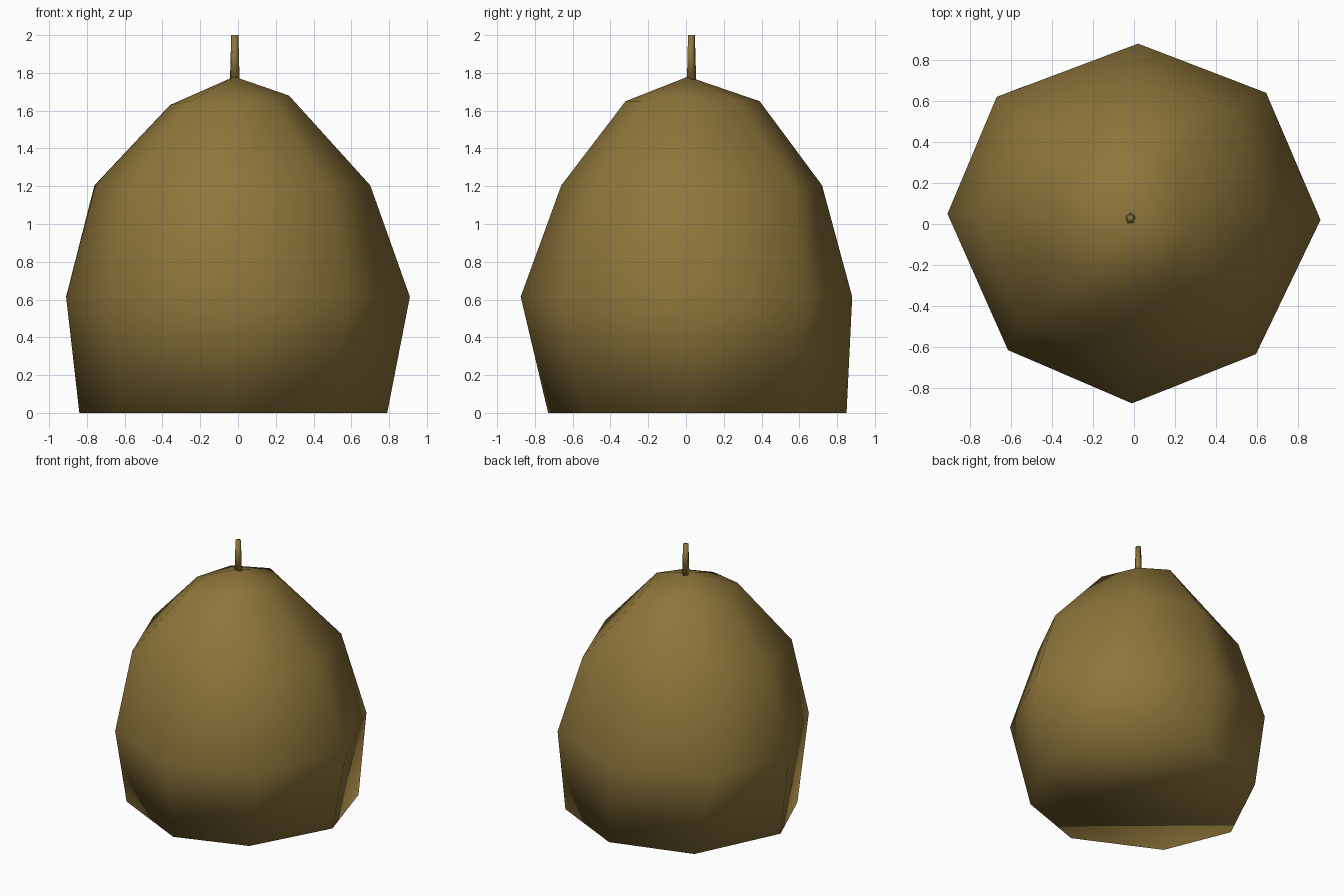
import bpy, bmesh, math

if "Cube" in bpy.data.objects:
    bpy.data.objects.remove(bpy.data.objects["Cube"])

skin = bpy.data.materials.new("olive_brown")
skin.diffuse_color = (0.27, 0.18, 0.043, 1)
skin.use_nodes = True
skin.node_tree.nodes["Principled BSDF"].inputs["Base Color"].default_value = skin.diffuse_color


def finish(name, bm):
    """Turn a bmesh into a smooth shaded object."""
    bmesh.ops.recalc_face_normals(bm, faces=bm.faces)
    for f in bm.faces:
        f.smooth = True
    me = bpy.data.meshes.new(name)
    bm.to_mesh(me)
    bm.free()
    me.materials.append(skin)
    ob = bpy.data.objects.new(name, me)
    bpy.context.collection.objects.link(ob)
    return ob


def bridge(bm, low, high):
    n = len(low)
    for i in range(n):
        j = (i + 1) % n
        bm.faces.new((low[i], low[j], high[j], high[i]))


# Fruit body: four uneven octagonal rings, flat base, pointed crown
rings = [
    (0.00, [(.79, .02), (.62, .58), (.06, .85), (-.54, .67),
            (-.84, .05), (-.64, -.44), (-.04, -.73), (.48, -.55)]),
    (0.615, [(.91, .02), (.645, .64), (.02, .88), (-.67, .62),
             (-.91, .05), (-.615, -.615), (-.01, -.875), (.595, -.635)]),
    (1.205, [(.70, -.02), (.48, .57), (.0, .72), (-.54, .49),
             (-.76, .06), (-.55, -.50), (-.01, -.66), (.47, -.48)]),
    (1.65, [(.27, -.03), (.19, .27), (.0, .39), (-.25, .27),
            (-.36, .02), (-.25, -.27), (-.01, -.32), (.19, -.24)]),
]
bm = bmesh.new()
loops = [[bm.verts.new((x, y, z)) for x, y in pts] for z, pts in rings]
loops[3][0].co.z = 1.68
loops[3][4].co.z = 1.63
for low, high in zip(loops, loops[1:]):
    bridge(bm, low, high)
apex = bm.verts.new((-.02, .01, 1.78))
top = loops[-1]
for i in range(8):
    bm.faces.new((top[i], top[(i + 1) % 8], apex))
bm.faces.new(loops[0][::-1])
finish("fruit_body", bm)

# Stem: thin five-sided tapered stalk
bm = bmesh.new()
stem = []
for z, r in ((1.755, .027), (2.0, .02)):
    stem.append([bm.verts.new((-.017 + r * math.cos(math.tau * i / 5 + .3),
                               .027 + r * math.sin(math.tau * i / 5 + .3), z))
                 for i in range(5)])
bridge(bm, stem[0], stem[1])
bm.faces.new(stem[0][::-1])
bm.faces.new(stem[1])
finish("stem", bm)
